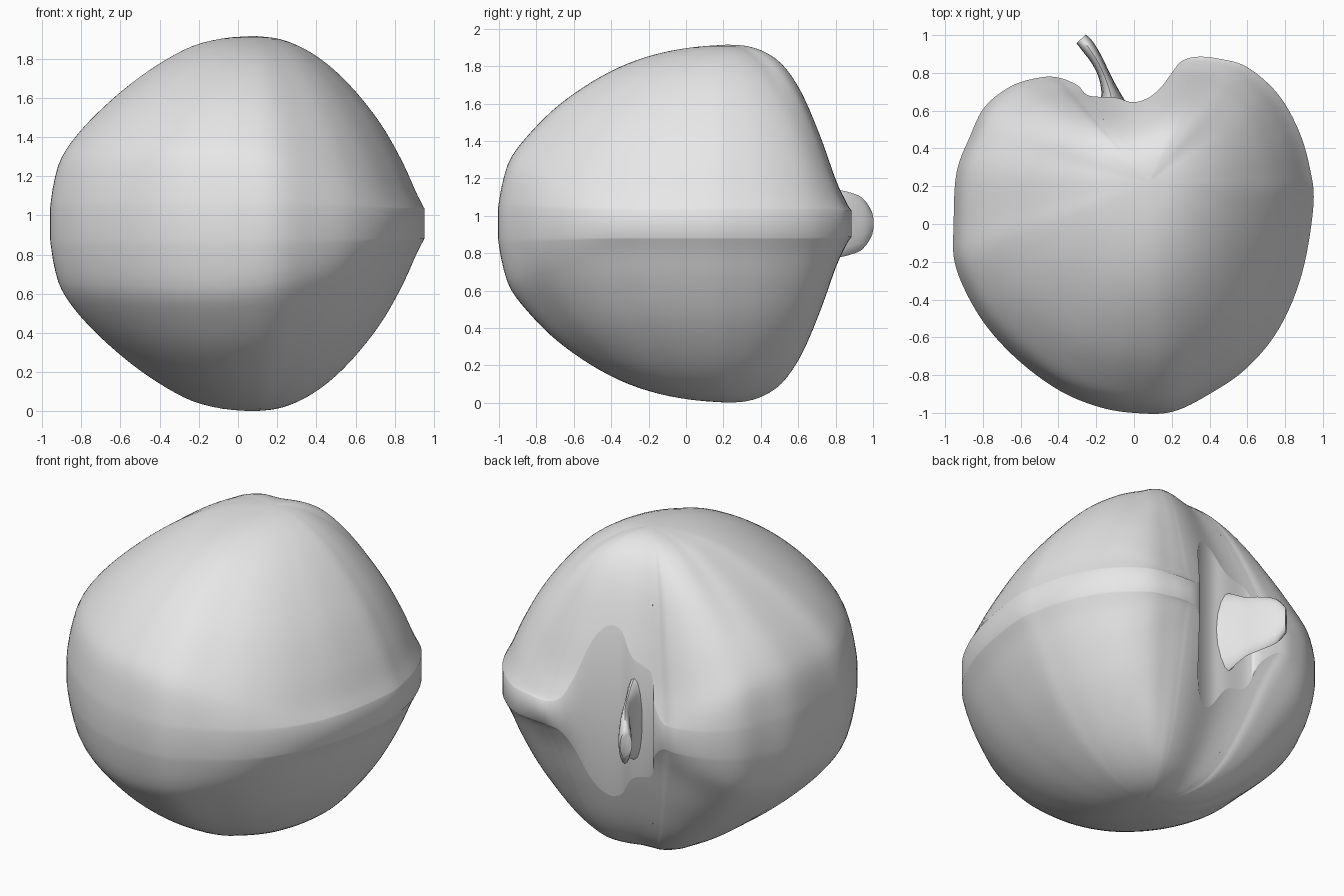
import bpy
import bmesh
import math

default_cube = bpy.data.objects.get("Cube")
if default_cube:
    bpy.data.objects.remove(default_cube, do_unlink=True)

MID = 0.958               # height of the seam plane
CENTRE = (0.08, 0.22)     # thickest spot of the fruit

grey = bpy.data.materials.new("plain_grey")
grey.use_nodes = True
grey.diffuse_color = (0.8, 0.8, 0.8, 1)
grey.node_tree.nodes["Principled BSDF"].inputs["Base Color"].default_value = grey.diffuse_color


def spline(points, steps, closed=False):
    """Catmull-Rom curve through points of any dimension."""
    n = len(points)
    pick = (lambda i: points[i % n]) if closed else (lambda i: points[min(max(i, 0), n - 1)])
    out = []
    for i in range(n if closed else n - 1):
        a, b, c, d = (pick(i + k) for k in (-1, 0, 1, 2))
        for s in range(steps):
            t = s / steps
            out.append([0.5 * (2 * q + (r - p) * t + (2 * p - 5 * q + 4 * r - w) * t * t
                               + (3 * q - p - 3 * r + w) * t ** 3)
                        for p, q, r, w in zip(a, b, c, d)])
    if not closed:
        out.append(list(points[-1]))
    return out


def bridge(bm, first, second):
    n = len(first)
    for i in range(n):
        j = (i + 1) % n
        bm.faces.new((first[i], first[j], second[j], second[i]))


def finish(bm, name, angle):
    bmesh.ops.recalc_face_normals(bm, faces=bm.faces)
    mesh = bpy.data.meshes.new(name)
    bm.to_mesh(mesh)
    bm.free()
    mesh.materials.append(grey)
    obj = bpy.data.objects.new(name, mesh)
    bpy.context.collection.objects.link(obj)
    bpy.ops.object.select_all(action="DESELECT")
    obj.select_set(True)
    bpy.context.view_layer.objects.active = obj
    bpy.ops.object.shade_smooth_by_angle(angle=math.radians(angle))


# Fruit outline, counterclockwise from the right side
outline = spline([
    (.95, .1), (.93, .3), (.87, .5), (.76, .69), (.6, .83), (.45, .875), (.33, .885),
    (.25, .86), (.2, .8), (.14, .72), (.07, .665), (-.01, .645), (-.1, .67), (-.24, .68),
    (-.3, .735), (-.4, .775), (-.5, .775), (-.65, .73), (-.79, .62), (-.87, .46),
    (-.94, .27), (-.955, 0), (-.95, -.2), (-.87, -.4), (-.75, -.58), (-.58, -.75),
    (-.38, -.89), (-.18, -.97), (0, -1), (.2, -.995), (.4, -.9), (.6, -.76),
    (.77, -.55), (.89, -.26)], 6, closed=True)

# Half thickness from the centre to the rim, for each kind of flank
reach = (0, .15, .3, .45, .6, .75, .87, .95, .985, 1)
front = (.957, .943, .91, .85, .755, .625, .48, .35, .2, .08)
left = (.957, .945, .905, .82, .71, .575, .445, .32, .19, .08)
bell = (.957, .942, .89, .8, .67, .5, .315, .16, .1, .075)
lobe = (.957, .95, .918, .845, .695, .46, .235, .12, .08, .07)
flanks = [(-180, left), (-100, front), (-35, bell), (35, bell), (68, lobe),
          (122, lobe), (170, left), (180, left)]


def flank_at(angle):
    """Blend the two flank profiles around this direction."""
    for (a, low), (b, high) in zip(flanks, flanks[1:]):
        if a <= angle <= b:
            t = (angle - a) / (b - a)
            t = t * t * (3 - 2 * t)
            return spline([(r, p + (q - p) * t) for r, p, q in zip(reach, low, high)], 6)


def height(profile, t):
    for (a, low), (b, high) in zip(profile, profile[1:]):
        if t <= b:
            return low + (high - low) * (t - a) / (b - a)
    return profile[-1][1]


def uncut_radius(angle, radius):
    """Radius of the flank as if a smooth arc bridged the stem notch between its lobes."""
    start, end = 69, 131
    if not start < angle < end:
        return radius
    t = (angle - start) / (end - start)
    ease = t * t * (3 - 2 * t)
    arc = .715 + .02 * ease - .3 * t * (1 - t) ** 2 - .7 * t * t * (1 - t)
    return max(radius, arc)


# Fruit body: rounded flanks cut off by an upright wall in the notch, mirrored at the seam
RINGS = 30
steps = [1 - (1 - i / RINGS) ** 1.6 for i in range(1, RINGS + 1)]
columns = []
for x, y in outline:
    dx, dy = x - CENTRE[0], y - CENTRE[1]
    angle, radius = math.degrees(math.atan2(dy, dx)), math.hypot(dx, dy)
    profile = flank_at(angle)
    cut = radius / uncut_radius(angle, radius)
    columns.append([(CENTRE[0] + dx * s, CENTRE[1] + dy * s, height(profile, s * cut))
                    for s in steps])

bm = bmesh.new()
rims = []
for side in (1, -1):
    pole = bm.verts.new((*CENTRE, MID + side * front[0]))
    rings = [[bm.verts.new((x, y, MID + side * h)) for x, y, h in level]
             for level in zip(*columns)]
    for i, vert in enumerate(rings[0]):
        bm.faces.new((pole, vert, rings[0][(i + 1) % len(rings[0])]))
    for inner, outer in zip(rings, rings[1:]):
        bridge(bm, inner, outer)
    rims.append(rings[-1])
bridge(bm, rims[0], rims[1])
finish(bm, "fruit_body", 70)

# Stem: flat bent blade as (x, y, half width, half height)
path = spline([(-.11, .6, .09, .28), (-.125, .69, .05, .24), (-.155, .78, .032, .19),
               (-.195, .865, .032, .17), (-.245, .94, .037, .14),
               (-.28, .98, .034, .08)], 4)
SIDES = 16
bm = bmesh.new()
rings = []
for i, (x, y, wide, tall) in enumerate(path):
    before, after = path[max(i - 1, 0)], path[min(i + 1, len(path) - 1)]
    heading = math.atan2(after[1] - before[1], after[0] - before[0])
    ring = []
    for k in range(SIDES):
        a = math.tau * k / SIDES
        off = wide * math.cos(a)
        ring.append(bm.verts.new((x + off * math.sin(heading), y - off * math.cos(heading),
                                  MID + tall * math.sin(a))))
    rings.append(ring)
for first, second in zip(rings, rings[1:]):
    bridge(bm, first, second)
bm.faces.new(rings[0])
bm.faces.new(rings[-1])
finish(bm, "stem", 50)
